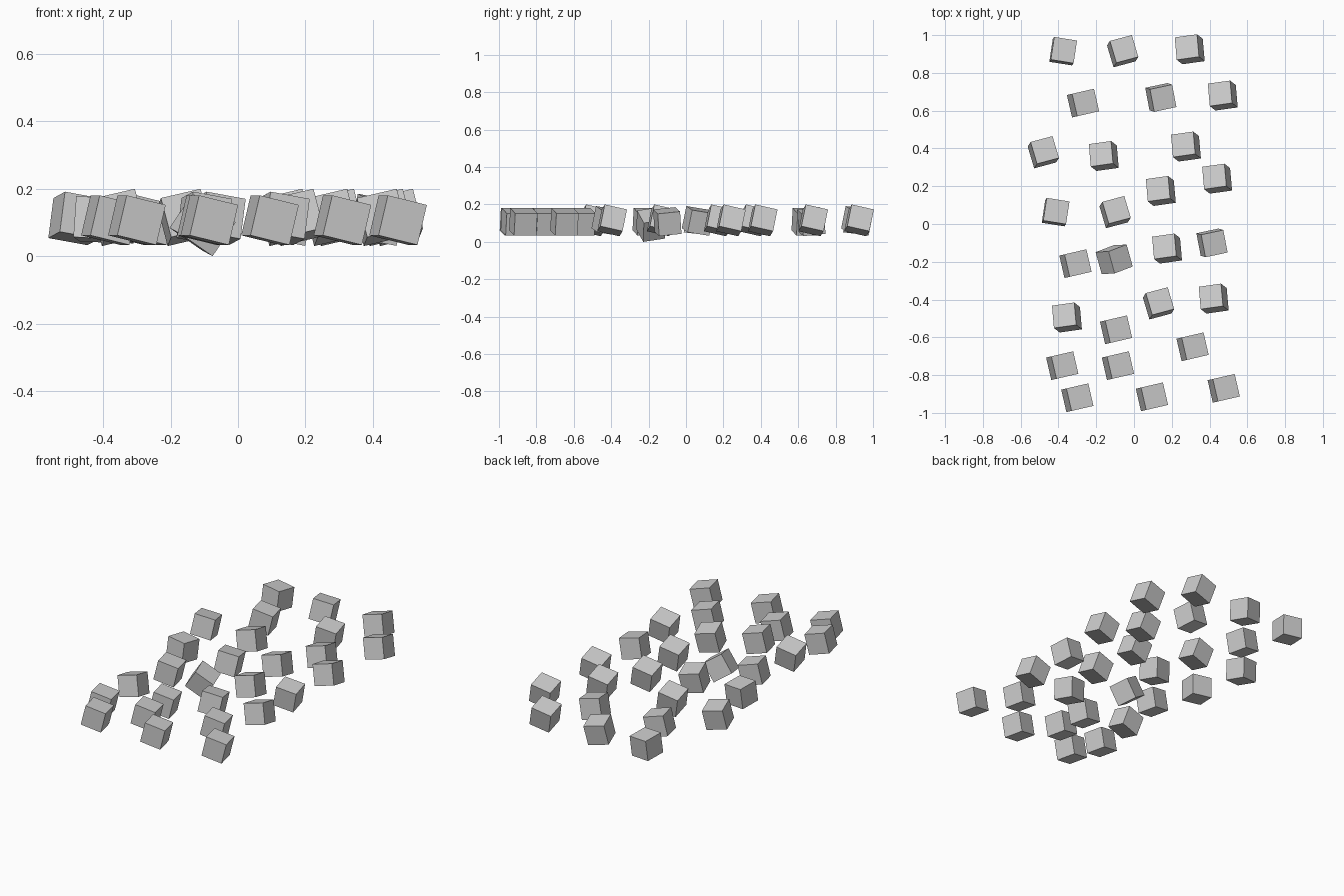
import bpy
from math import radians
from mathutils import Matrix

if "Cube" in bpy.data.objects:
    bpy.data.objects.remove(bpy.data.objects["Cube"])

EDGE = 0.122

grey = bpy.data.materials.new("light grey")
grey.diffuse_color = (0.6, 0.6, 0.6, 1)
grey.use_nodes = True
grey.node_tree.nodes["Principled BSDF"].inputs["Base Color"].default_value = grey.diffuse_color

# Poses: lean about x, lean about y, turn about z (degrees), centre height
POSES = {
    "lean_right": (0, 13.5, 13, 0.107),
    "lean_back_left": (-13, -13, 8, 0.115),
    "lean_back_right": (-9, 10, 15, 0.112),
    "lean_front_right": (6, 11, 12, 0.108),
    "nearly_flat": (-6, 3, -9, 0.108),
    "toppled": (10, 33, 21, None),      # rests on its lowest corner
}

# Centres of the scattered cubes, grouped by pose
SPOTS = {
    "lean_right": [(-.27, .64), (-.31, -.21), (-.095, -.56), (.31, -.65),
                   (-.38, -.75), (-.085, -.75), (-.30, -.92), (.095, -.915),
                   (.475, -.87)],
    "lean_back_left": [(.295, .925), (.47, .68), (-.16, .36), (.275, .41),
                       (.44, .24), (.142, .175), (.175, -.13), (-.355, -.495),
                       (.422, -.395)],
    "lean_back_right": [(-.06, .915), (-.48, .38), (-.10, .063), (.13, -.42)],
    "lean_front_right": [(.142, .67), (.413, -.10)],
    "nearly_flat": [(-.375, .915), (-.415, .063)],
    "toppled": [(-.105, -.187)],
}


def tumbled_cube(name, x, y, pose):
    lean_x, lean_y, turn, z = pose
    rot = (Matrix.Rotation(radians(turn), 4, 'Z')
           @ Matrix.Rotation(radians(lean_y), 4, 'Y')
           @ Matrix.Rotation(radians(lean_x), 4, 'X'))
    if z is None:
        z = EDGE / 2 * sum(abs(rot[2][i]) for i in range(3))
    bpy.ops.mesh.primitive_cube_add(size=EDGE)
    cube = bpy.context.object
    cube.name = name
    cube.matrix_world = Matrix.Translation((x, y, z)) @ rot
    cube.data.materials.append(grey)


# Scatter the cubes over the floor
for kind, spots in SPOTS.items():
    for i, (x, y) in enumerate(spots, 1):
        tumbled_cube(f"cube_{kind}_{i}", x, y, POSES[kind])
